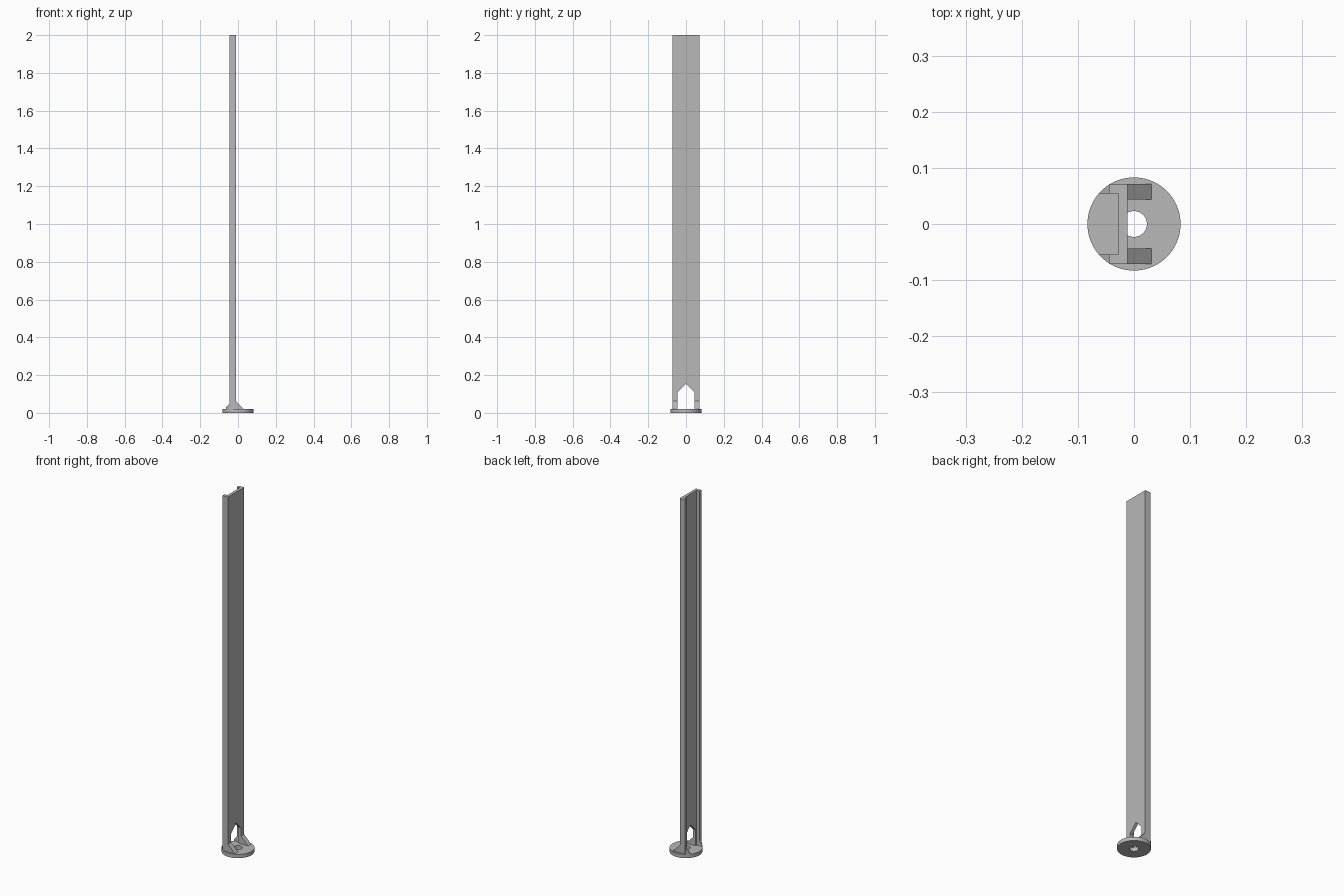
import bpy, bmesh, math
from mathutils import Vector

old = bpy.data.objects.get("Cube")
if old:
    bpy.data.objects.remove(old, do_unlink=True)

grey = bpy.data.materials.new("plain grey")
grey.use_nodes = True
grey.diffuse_color = (0.48, 0.48, 0.48, 1)
grey.node_tree.nodes["Principled BSDF"].inputs["Base Color"].default_value = grey.diffuse_color

BASE_R, BASE_H, HOLE_R = 0.083, 0.021, 0.023
FRONT, INNER, BACK = -0.0117, -0.0277, -0.0446   # channel depths along x
HALF, LIP, OPEN = 0.0715, 0.0545, 0.0438         # channel, lip and window half widths


def finish(bm, name):
    bmesh.ops.recalc_face_normals(bm, faces=bm.faces)
    mesh = bpy.data.meshes.new(name)
    bm.to_mesh(mesh)
    bm.free()
    mesh.materials.append(grey)
    obj = bpy.data.objects.new(name, mesh)
    bpy.context.collection.objects.link(obj)
    return obj


def prism(name, points, axis, lo, hi):
    """Extrude a 2D outline along one axis; outline uses the other two in order."""
    bm = bmesh.new()
    verts = []
    for p in points:
        co = list(p)
        co.insert(axis, lo)
        verts.append(bm.verts.new(co))
    face = bm.faces.new(verts)
    new = bmesh.ops.extrude_face_region(bm, geom=[face])["geom"]
    shift = Vector((0, 0, 0))
    shift[axis] = hi - lo
    bmesh.ops.translate(bm, vec=shift, verts=[g for g in new if isinstance(g, bmesh.types.BMVert)])
    return finish(bm, name)


def ring(name, inner, outer, z0, z1):
    """Spin a rectangular section into a round disc with a hole."""
    bm = bmesh.new()
    section = [(inner, z0), (outer, z0), (outer, z1), (inner, z1)]
    verts = [bm.verts.new((r, 0, z)) for r, z in section]
    edges = [bm.edges.new((verts[i], verts[i - 1])) for i in range(4)]
    bmesh.ops.spin(bm, geom=verts + edges, cent=(0, 0, 0), axis=(0, 0, 1),
                   angle=math.tau, steps=72, use_merge=True)
    bmesh.ops.remove_doubles(bm, verts=bm.verts, dist=1e-5)
    return finish(bm, name)


def boolean(obj, cutter, operation):
    mod = obj.modifiers.new("cut", "BOOLEAN")
    mod.operation, mod.object, mod.solver = operation, cutter, "EXACT"
    bpy.context.view_layer.objects.active = obj
    bpy.ops.object.modifier_apply(modifier=mod.name)


# Round base plate
base = ring("base_plate", HOLE_R, BASE_R, 0, BASE_H)
bpy.ops.object.select_all(action="DESELECT")
base.select_set(True)
bpy.context.view_layer.objects.active = base
bpy.ops.object.shade_smooth_by_angle()

# Tall channel post with a pointed opening at the foot
post = prism("channel_post", [(FRONT, -HALF), (FRONT, HALF), (BACK, HALF), (BACK, LIP),
                              (INNER, LIP), (INNER, -LIP), (BACK, -LIP), (BACK, -HALF)],
             2, BASE_H, 2)
window = prism("window_cutter", [(-OPEN, -0.1), (OPEN, -0.1), (OPEN, 0.111),
                                 (0, 0.155), (-OPEN, 0.111)], 0, -0.1, 0.1)
boolean(post, window, "DIFFERENCE")

# Sloped braces in front of and behind the post, trimmed to the plate
trim = bpy.data.objects.new("trim_cutter", None)
bm = bmesh.new()
bmesh.ops.create_cone(bm, cap_ends=True, segments=72, radius1=BASE_R, radius2=BASE_R, depth=1)
trim = finish(bm, "trim_cutter")
for side, label in ((1, "left"), (-1, "right")):
    prism("front_brace_" + label, [(FRONT, BASE_H), (0.031, BASE_H), (FRONT, 0.064)],
          1, side * OPEN, side * HALF)
    rear = prism("rear_brace_" + label, [(BACK, BASE_H), (-0.072, BASE_H), (BACK, 0.049)],
                 1, side * LIP, side * HALF)
    boolean(rear, trim, "INTERSECT")

for helper in (window, trim):
    bpy.data.objects.remove(helper, do_unlink=True)
